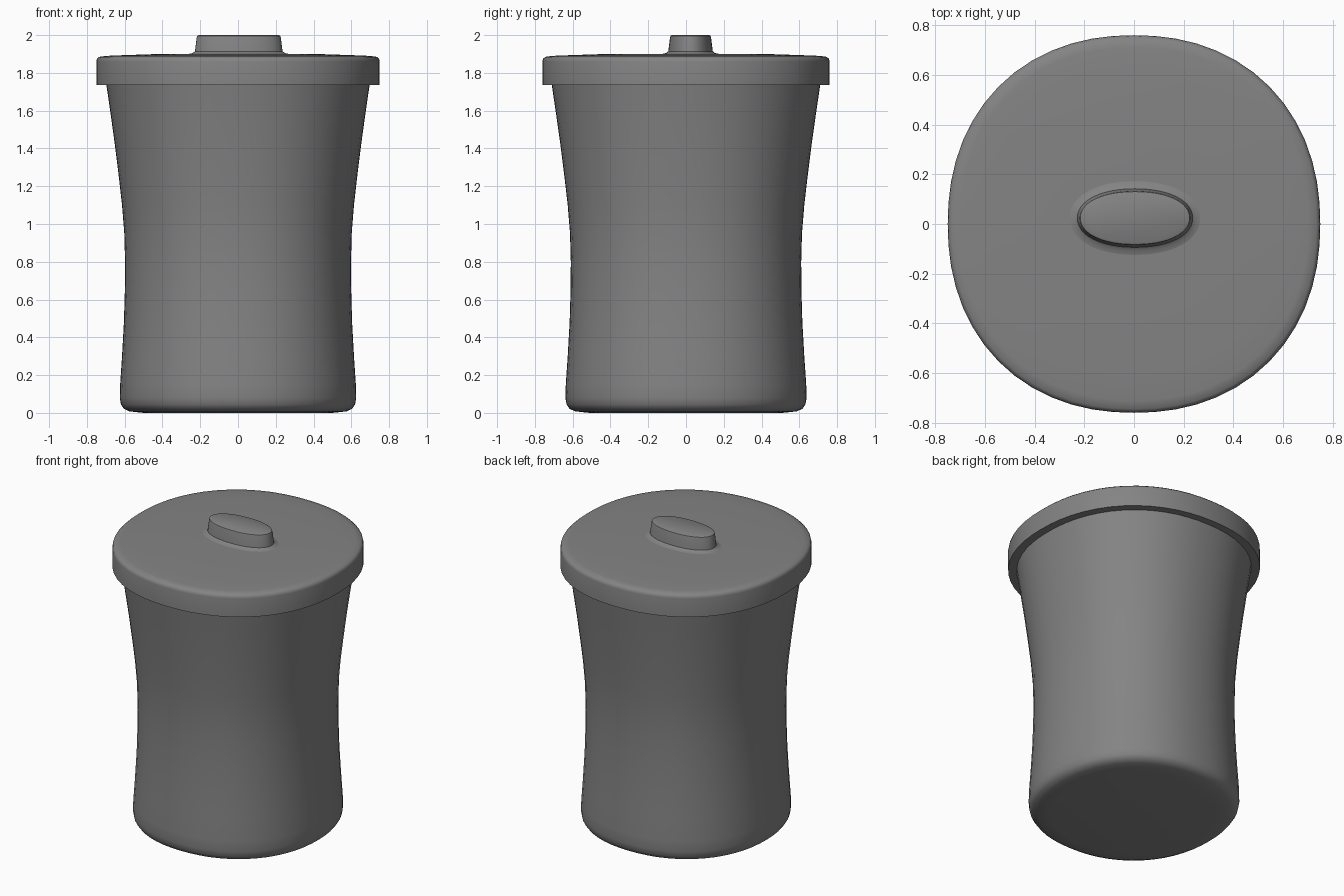
import bpy, bmesh
from math import cos, sin, pi

if "Cube" in bpy.data.objects:
    bpy.data.objects.remove(bpy.data.objects["Cube"])

# Dark grey plastic
dark = bpy.data.materials.new("dark_grey")
dark.diffuse_color = (0.23, 0.23, 0.23, 1)
dark.use_nodes = True
dark.node_tree.nodes["Principled BSDF"].inputs["Base Color"].default_value = dark.diffuse_color


def loft(name, rings, n=56, centre=(0, 0), power=2.18, cap_start=False, cap_end=False):
    """Stack of (rx, ry, z) slightly squared rings joined into one skin."""
    bm = bmesh.new()
    loops = []
    for rx, ry, z in rings:
        loop = []
        for i in range(n):
            a = 2 * pi * i / n
            # superellipse in polar form keeps the points evenly spread
            c, s = cos(a), sin(a)
            k = (abs(c) ** power + abs(s) ** power) ** (-1 / power)
            loop.append(bm.verts.new((centre[0] + rx * k * c, centre[1] + ry * k * s, z)))
        loops.append(loop)
    for lo, hi in zip(loops, loops[1:]):
        for i in range(n):
            j = (i + 1) % n
            bm.faces.new((lo[i], lo[j], hi[j], hi[i]))
    if cap_start:
        bm.faces.new(loops[0][::-1])
    if cap_end:
        bm.faces.new(loops[-1])
    mesh = bpy.data.meshes.new(name)
    bm.to_mesh(mesh)
    bm.free()
    mesh.materials.append(dark)
    ob = bpy.data.objects.new(name, mesh)
    bpy.context.collection.objects.link(ob)
    bpy.ops.object.select_all(action='DESELECT')
    bpy.context.view_layer.objects.active = ob
    ob.select_set(True)
    bpy.ops.object.shade_smooth_by_angle(angle=0.7)
    return ob


# Waisted bin body with a rounded bottom edge
body = [(0.50, 0.0), (0.575, 0.008), (0.605, 0.022), (0.62, 0.045), (0.626, 0.08),
        (0.624, 0.15), (0.614, 0.30), (0.604, 0.48), (0.599, 0.65), (0.598, 0.80),
        (0.602, 0.95), (0.614, 1.10), (0.631, 1.25), (0.652, 1.42), (0.674, 1.58),
        (0.698, 1.745)]
loft("bin_body", [(r, r * 1.02, z) for r, z in body], cap_start=True)

# Lid: underside lip, straight rim, rounded edge and gently domed top
lid = [(0.695, 1.735), (0.75, 1.735), (0.75, 1.86), (0.747, 1.874), (0.735, 1.885),
       (0.70, 1.890), (0.60, 1.894), (0.45, 1.899), (0.32, 1.901)]
loft("lid", [(r, r + 0.01, z) for r, z in lid], cap_end=True)

# Oval handle with a small flared foot and softened top edge
handle = [(0.035, 1.900), (0.012, 1.905), (0.0, 1.914), (-0.009, 1.985),
          (-0.012, 1.996), (-0.02, 2.0)]
loft("lid_handle", [(0.232 + d, 0.118 + d, z) for d, z in handle], n=48,
     centre=(0.004, 0.024), power=2.15, cap_end=True)
